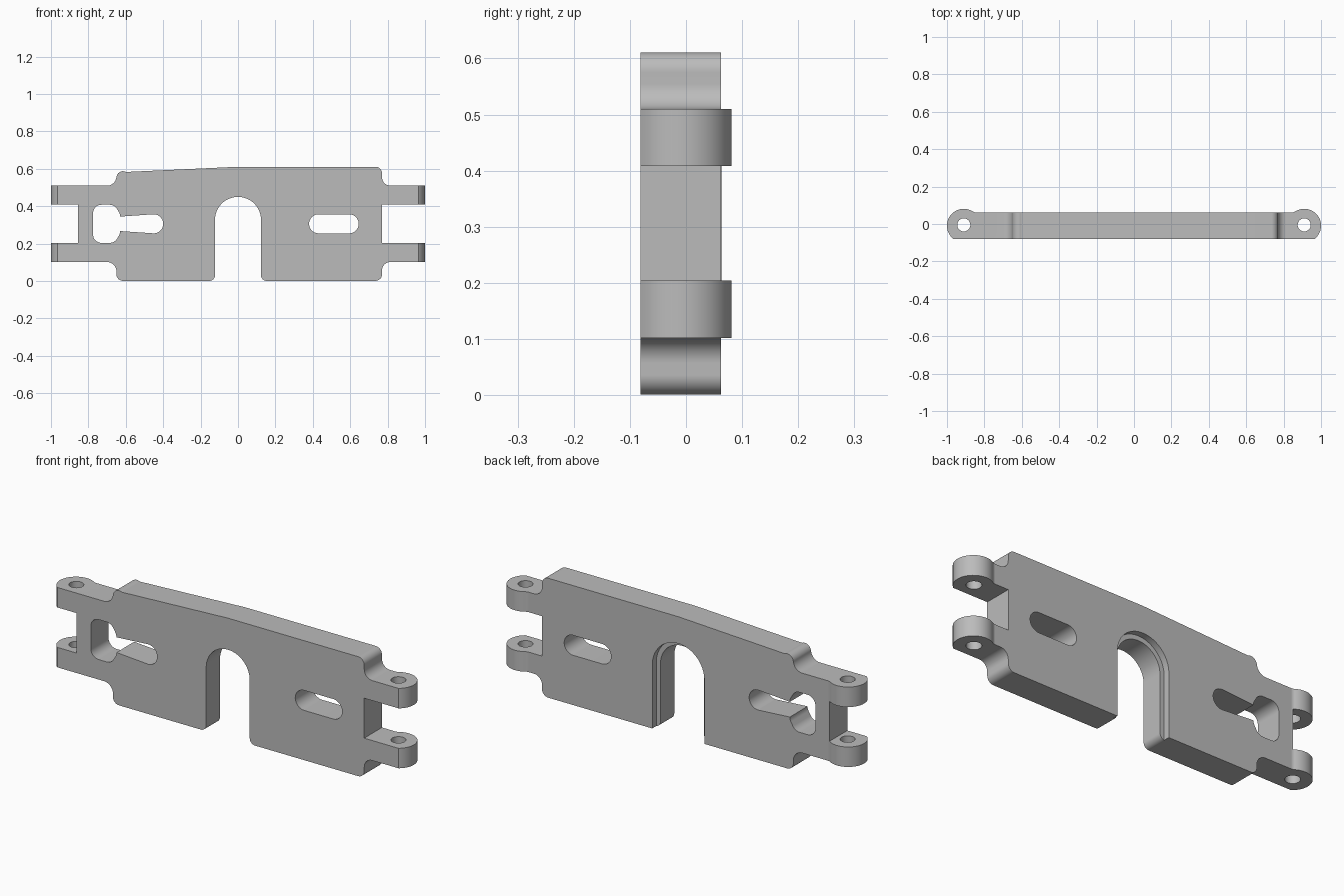
import bpy, bmesh, math
from mathutils import Vector

old = bpy.data.objects.get("Cube")
if old:
    bpy.data.objects.remove(old, do_unlink=True)

metal = bpy.data.materials.new("plain grey metal")
metal.use_nodes = True
GREY = (0.5, 0.5, 0.5, 1)
metal.diffuse_color = GREY
metal.node_tree.nodes["Principled BSDF"].inputs["Base Color"].default_value = GREY


def rounded(corners, steps=10):
    """Turn (a, b, radius) corners into an outline with arcs."""
    out = []
    n = len(corners)
    for i, (a, b, r) in enumerate(corners):
        p = Vector((a, b))
        if r == 0:
            out.append(p)
            continue
        u = (Vector(corners[i - 1][:2]) - p).normalized()
        v = (Vector(corners[(i + 1) % n][:2]) - p).normalized()
        half = u.angle(v) / 2
        centre = p + (u + v).normalized() * r / math.sin(half)
        start = p + u * r / math.tan(half) - centre
        end = p + v * r / math.tan(half) - centre
        sweep = math.atan2(start.x * end.y - start.y * end.x, start.dot(end))
        for k in range(steps + 1):
            t = sweep * k / steps
            c, s = math.cos(t), math.sin(t)
            out.append(centre + Vector((start.x * c - start.y * s, start.x * s + start.y * c)))
    return out


def arc(cx, cy, r, a0, a1, steps=24):
    angles = [math.radians(a0 + (a1 - a0) * k / steps) for k in range(steps + 1)]
    return [Vector((cx + r * math.cos(t), cy + r * math.sin(t))) for t in angles]


def prism(name, outline, lo, hi, axis):
    """Extrude an outline along y (front outline) or z (top outline)."""
    place = (lambda p, d: (p.x, d, p.y)) if axis == "y" else (lambda p, d: (p.x, p.y, d))
    bm = bmesh.new()
    face = bm.faces.new([bm.verts.new(place(p, lo)) for p in outline])
    new = bmesh.ops.extrude_face_region(bm, geom=[face])["geom"]
    shift = Vector(place(Vector((0, 0)), hi - lo))
    bmesh.ops.translate(bm, vec=shift, verts=[g for g in new if isinstance(g, bmesh.types.BMVert)])
    bmesh.ops.recalc_face_normals(bm, faces=bm.faces)
    mesh = bpy.data.meshes.new(name)
    bm.to_mesh(mesh)
    bm.free()
    mesh.materials.append(metal)
    obj = bpy.data.objects.new(name, mesh)
    bpy.context.collection.objects.link(obj)
    return obj


def combine(target, tool, operation):
    tool.hide_render = True
    mod = target.modifiers.new(tool.name, "BOOLEAN")
    mod.operation, mod.object, mod.solver = operation, tool, "EXACT"
    bpy.context.view_layer.objects.active = target
    bpy.ops.object.modifier_apply(modifier=mod.name)
    bpy.data.objects.remove(tool, do_unlink=True)


MID = 0.306            # height of the middle line
FRONT, BACK = -0.081, 0.062
PIN_X, PIN_Y, EAR_R = 0.91, -0.009, 0.09


def flip(corners):
    """Mirror corners about the middle height, in reverse order."""
    return [(x, 2 * MID - z, r) for x, z, r in reversed(corners)]


# Front outline: body, four ears and the arched opening at the bottom
left = [(-0.65, 0.611, 0.035), (-0.65, 0.51, 0.05), (-1.1, 0.51, 0),
        (-1.1, 0.408, 0), (-0.855, 0.408, 0)]
right = [(0.77, 0.408, 0), (1.1, 0.408, 0), (1.1, 0.51, 0),
         (0.77, 0.51, 0.045), (0.77, 0.611, 0.035)]
ARCH, ARCH_Z = 0.123, 0.327
outline = rounded(left + flip(left) + [(-ARCH, 0.001, 0.03), (-ARCH, ARCH_Z, 0)])
outline += arc(0, ARCH_Z, ARCH, 180, 0, 32)[1:]
outline += rounded([(ARCH, ARCH_Z, 0), (ARCH, 0.001, 0.03)] + flip(right) + right
                   + [(0, 0.611, 0)])[1:]
# The last run is closed through helper corners, so only its true corners are kept
plate = prism("hinged_mounting_plate", outline, -0.2, 0.2, "y")

# Top outline: flat plate with round ear ends blended into the back
BLEND = 0.03
dy = BACK + BLEND - PIN_Y
dx = math.sqrt((EAR_R + BLEND) ** 2 - dy ** 2)
tilt = math.degrees(math.atan2(dy, dx))
base = math.degrees(math.asin((FRONT - PIN_Y) / EAR_R))
right_end = arc(PIN_X, PIN_Y, EAR_R, base, 180 - tilt, 40)
right_end += arc(PIN_X - dx, BACK + BLEND, BLEND, -tilt, -90, 8)[1:]
left_end = [Vector((-p.x, p.y)) for p in reversed(right_end)]
combine(plate, prism("thickness", right_end + left_end, -0.1, 0.8, "z"), "INTERSECT")

# Pin holes through the ears
for side in (-1, 1):
    hole = arc(side * PIN_X, PIN_Y + 0.004, 0.035, 0, 360, 32)[:-1]
    combine(plate, prism("pin_hole", hole, -0.1, 0.8, "z"), "DIFFERENCE")

# Plain slot on the left side of the plate
SLOT = 0.051
ends = arc(0.594, MID, SLOT, -90, 90) + arc(0.431, MID, SLOT, 90, 270)
combine(plate, prism("slot", ends, -0.3, 0.3, "y"), "DIFFERENCE")

# Keyhole slot, flaring into a rounded box
key = [(-0.63, MID + SLOT, 0.045), (-0.66, 0.408, 0.045), (-0.775, 0.408, 0.045)]
keyhole = rounded(key + flip(key)) + arc(-0.451, MID, SLOT, -90, 90)
combine(plate, prism("keyhole", keyhole, -0.3, 0.3, "y"), "DIFFERENCE")

# Shallow ledge around the arch on the back
LEDGE = ARCH + 0.024
rebate = arc(0, ARCH_Z, LEDGE, 0, 180, 32) + [Vector((-LEDGE, -0.1)), Vector((LEDGE, -0.1))]
combine(plate, prism("ledge", rebate, BACK - 0.032, 0.3, "y"), "DIFFERENCE")

# Smooth the curved walls and keep the flat faces flat
bpy.ops.object.select_all(action="DESELECT")
plate.select_set(True)
bpy.context.view_layer.objects.active = plate
bpy.ops.object.shade_smooth_by_angle(angle=math.radians(30))
weighted = plate.modifiers.new("flat_faces", "WEIGHTED_NORMAL")
weighted.keep_sharp = True
